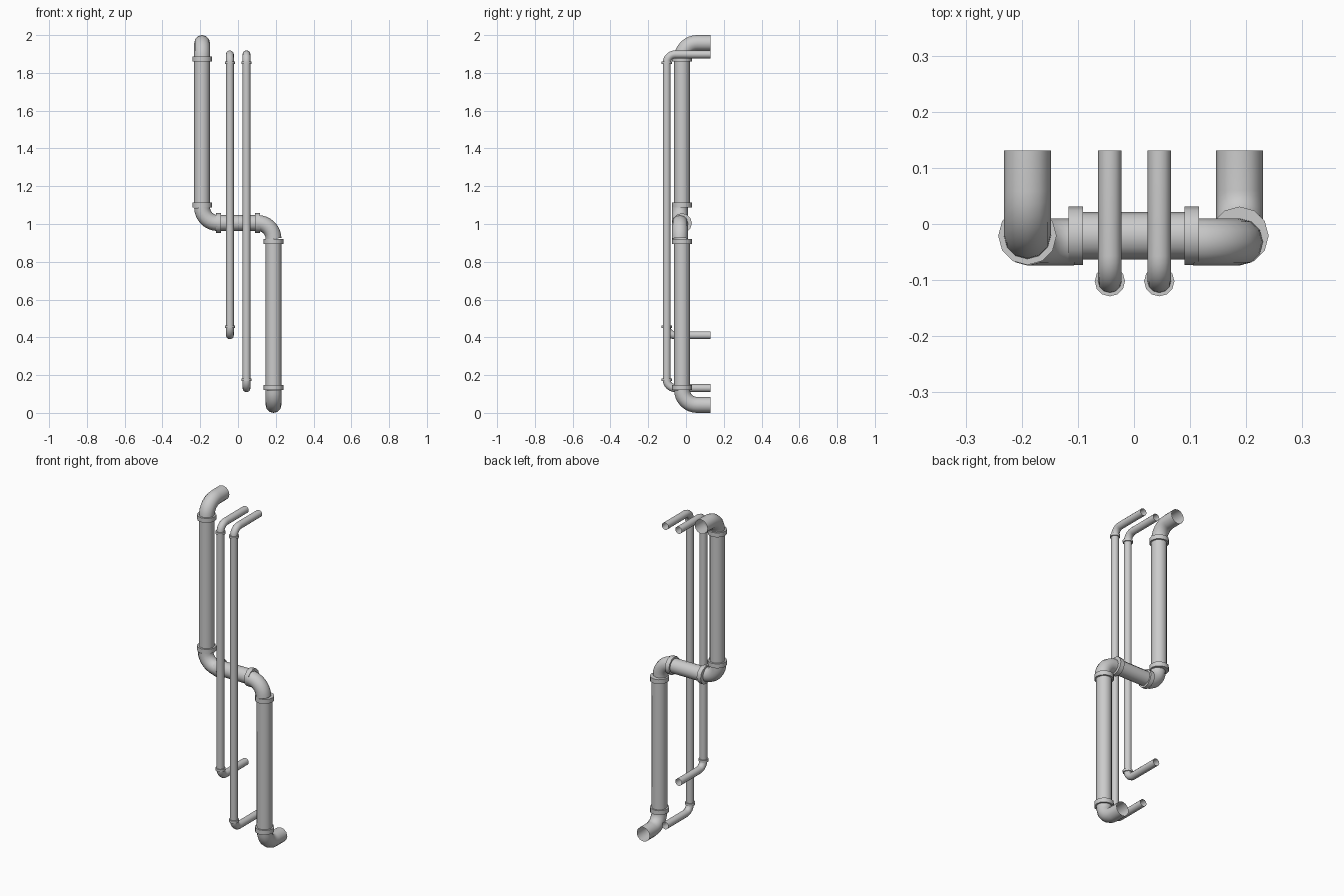
import bpy, bmesh, math
from mathutils import Vector

if "Cube" in bpy.data.objects:
    bpy.data.objects.remove(bpy.data.objects["Cube"])

SIDES = 12
X, Y, Z = Vector((1, 0, 0)), Vector((0, 1, 0)), Vector((0, 0, 1))


def finish(bm, name):
    bmesh.ops.recalc_face_normals(bm, faces=bm.faces)
    me = bpy.data.meshes.new(name)
    bm.to_mesh(me)
    bm.free()
    ob = bpy.data.objects.new(name, me)
    bpy.context.collection.objects.link(ob)
    bpy.ops.object.select_all(action='DESELECT')
    ob.select_set(True)
    bpy.context.view_layer.objects.active = ob
    bpy.ops.object.shade_smooth_by_angle(angle=math.radians(40))
    return ob


def tube(name, pts, normal, r, cap=False):
    """Sweep a circle along a path lying in the plane with this normal."""
    pts = [Vector(p) for p in pts]
    bm = bmesh.new()
    rings = []
    for i, p in enumerate(pts):
        t = (pts[min(i + 1, len(pts) - 1)] - pts[max(i - 1, 0)]).normalized()
        side = t.cross(normal)
        rings.append([bm.verts.new(p + r * (normal * math.cos(a) + side * math.sin(a)))
                      for a in (2 * math.pi * k / SIDES for k in range(SIDES))])
    for a, b in zip(rings, rings[1:]):
        for k in range(SIDES):
            n = (k + 1) % SIDES
            bm.faces.new((a[k], a[n], b[n], b[k]))
    if cap:
        bm.faces.new(rings[0])
        bm.faces.new(rings[-1])
    return finish(bm, name)


def elbow(name, corner, d_in, d_out, bend, r, tail=0.0, steps=8):
    """Quarter bend round a corner, with an optional straight outlet."""
    c = Vector(corner)
    centre = c - d_in * bend + d_out * bend
    pts = []
    for i in range(steps + 1):
        a = math.pi / 2 * i / steps
        pts.append(centre - d_out * bend * math.cos(a) + d_in * bend * math.sin(a))
    if tail:
        pts.append(c + d_out * tail)
    return tube(name, pts, d_in.cross(d_out), r)


def collar(name, centre, axis, r, length):
    c = Vector(centre)
    normal = Y if axis == X else X
    return tube(name, [c - axis * length / 2, c + axis * length / 2], normal, r, True)


BACK = 0.131           # y of all wall ends
R, RC = 0.042, 0.052   # large pipe and collar radii
LX, RX, PY, MZ = -0.19, 0.188, -0.021, 1.005

# Large drain pipe: straight runs
tube("upper_pipe", [(LX, PY, 1.10), (LX, PY, 1.87)], X, R)
tube("lower_pipe", [(RX, PY, 0.135), (RX, PY, 0.907)], X, R)
tube("cross_pipe", [(-0.105, PY, MZ), (0.103, PY, MZ)], Y, R)

# Large elbows
elbow("top_elbow", (LX, PY, 1.958), Z, Y, 0.08, R, BACK - PY)
elbow("bottom_elbow", (RX, PY, 0.042), -Z, Y, 0.08, R, BACK - PY)
elbow("left_elbow", (LX, -0.032, MZ), -Z, X, 0.083, R)
elbow("right_elbow", (RX, -0.032, MZ), Z, -X, 0.083, R)

# Large collars
for name, p, axis in (("top_collar", (LX, PY, 1.874), Z),
                      ("upper_collar", (LX, PY, 1.101), Z),
                      ("lower_collar", (RX, PY, 0.907), Z),
                      ("bottom_collar", (RX, PY, 0.134), Z),
                      ("cross_collar_left", (-0.104, PY, MZ), X),
                      ("cross_collar_right", (0.103, PY, MZ), X)):
    collar(name, p, axis, RC, 0.026)

# Two thin pipes with outlets and collars
SY, SR, BEND, TOP = -0.102, 0.021, 0.045, 1.898
for tag, x, low in (("left", -0.043, 0.411), ("right", 0.045, 0.131)):
    tube("thin_pipe_" + tag, [(x, SY, low + BEND), (x, SY, TOP - BEND)], X, SR)
    elbow("thin_top_elbow_" + tag, (x, SY, TOP), Z, Y, BEND, SR, BACK - SY)
    elbow("thin_bottom_elbow_" + tag, (x, SY, low), -Z, Y, BEND, SR, BACK - SY)
    collar("thin_top_collar_" + tag, (x, SY, TOP - BEND), Z, 0.027, 0.014)
    collar("thin_bottom_collar_" + tag, (x, SY, low + BEND), Z, 0.027, 0.014)
